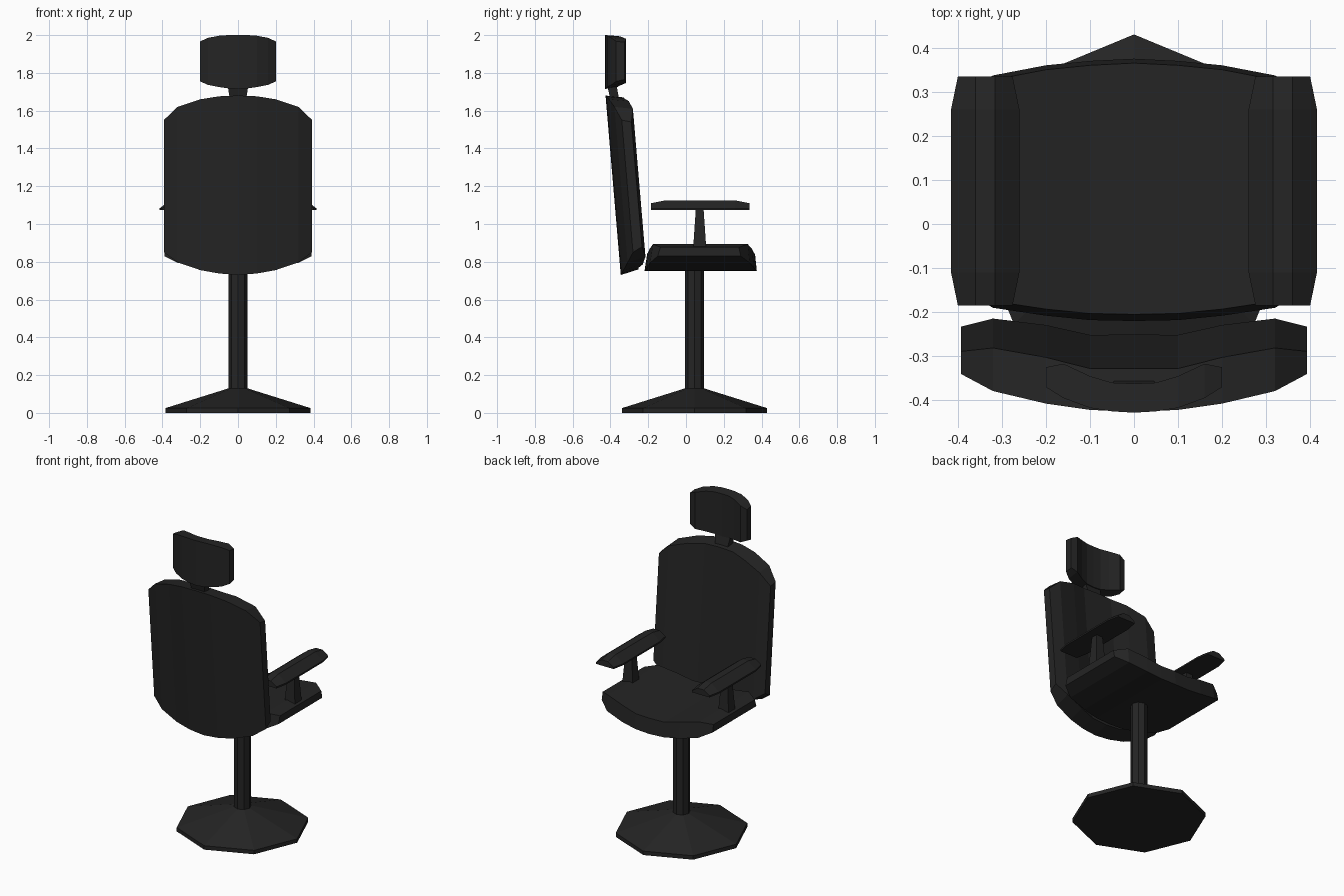
import bpy, bmesh
from math import cos, sin, pi

if "Cube" in bpy.data.objects:
    bpy.data.objects.remove(bpy.data.objects["Cube"])

black = bpy.data.materials.new("matte black")
black.diffuse_color = (0.018, 0.018, 0.018, 1)
black.use_nodes = True
black.node_tree.nodes["Principled BSDF"].inputs["Base Color"].default_value = black.diffuse_color


def add(name, verts, faces):
    """Make a flat-shaded object from points and faces."""
    me = bpy.data.meshes.new(name)
    me.from_pydata(verts, [], faces)
    bm = bmesh.new()
    bm.from_mesh(me)
    bmesh.ops.recalc_face_normals(bm, faces=bm.faces)
    bm.to_mesh(me)
    bm.free()
    me.materials.append(black)
    ob = bpy.data.objects.new(name, me)
    bpy.context.collection.objects.link(ob)
    return ob


def loft(name, rings):
    """Skin a list of equal-length rings and cap both ends."""
    n = len(rings[0])
    verts = [p for r in rings for p in r]
    faces = [(i * n + j, i * n + (j + 1) % n, (i + 1) * n + (j + 1) % n, (i + 1) * n + j)
             for i in range(len(rings) - 1) for j in range(n)]
    last = (len(rings) - 1) * n
    faces += [tuple(range(n)), tuple(range(last, last + n))]
    return add(name, verts, faces)


def cushion(name, half, section):
    """half: rows whose first value is x; section turns a row into a ring. Mirrored over x = 0."""
    rows = [(-r[0],) + r[1:] for r in reversed(half[1:])] + half
    loft(name, [[(r[0], y, z) for y, z in section(r)] for r in rows])


def ngon(radius, z, n=8, cy=0.045):
    return [(radius * cos(2 * pi * i / n), cy + radius * sin(2 * pi * i / n), z) for i in range(n)]


# Octagonal foot and column
loft("base", [ngon(0.385, 0), ngon(0.385, 0.025), ngon(0.05, 0.13)])
loft("column", [ngon(0.05, 0.12), ngon(0.05, 0.79)])

# Dished seat: x, rear y, front y, underside z, top z
cushion("seat", [(0, -0.22, 0.375, 0.75, 0.845), (0.1, -0.218, 0.37, 0.753, 0.845),
                 (0.2, -0.208, 0.36, 0.768, 0.868), (0.32, -0.19, 0.337, 0.795, 0.893),
                 (0.39, -0.15, 0.29, 0.83, 0.877)],
        lambda r: [(r[1], r[3]), (r[2], r[3]), (r[2] - 0.01, r[4]), (r[1] + 0.015, r[4])])


# Leaning curved backrest: x, outer y, inner y, bottom z, top z
def lean(y, z):
    return (y - 0.085 * (z - 0.75), z)


cushion("backrest", [(0, -0.347, -0.25, 0.73, 1.68), (0.1, -0.343, -0.25, 0.738, 1.676),
                     (0.2, -0.33, -0.226, 0.756, 1.66), (0.32, -0.305, -0.208, 0.797, 1.62),
                     (0.393, -0.272, -0.222, 0.85, 1.55)],
        lambda r: [lean(r[1], r[3]), lean(r[2], r[3] + 0.03),
                   lean(r[2], r[4] - 0.01), lean(r[1], r[4])])

# Curved headrest: x, outer y, inner y, bottom z, top z
cushion("headrest", [(0, -0.428, -0.362, 1.715, 2.0), (0.05, -0.425, -0.36, 1.718, 2.0),
                     (0.1, -0.417, -0.345, 1.725, 1.997), (0.16, -0.395, -0.317, 1.737, 1.985),
                     (0.2, -0.37, -0.325, 1.755, 1.967)],
        lambda r: [(r[1], r[3]), (r[2], r[3] + 0.01), (r[2], r[4] - 0.005), (r[1], r[4])])


def rect(cx, hx, y0, y1, z):
    return [(cx - hx, y0, z), (cx + hx, y0, z), (cx + hx, y1, z), (cx - hx, y1, z)]


# Neck joining headrest and backrest
loft("neck", [rect(0, 0.04, -0.395, -0.35, 1.64), rect(0, 0.055, -0.418, -0.368, 1.735)])

# Armrests and their tapered posts
for side, sx in (("left", -1), ("right", 1)):
    cx = sx * 0.3375
    rings = []
    for y, hw, top in ((-0.185, 0.062, 1.11), (-0.11, 0.0775, 1.125),
                       (0.26, 0.0775, 1.125), (0.335, 0.062, 1.11)):
        rings.append([(cx - hw, y, 1.073), (cx + hw, y, 1.073), (cx + hw, y, 1.083),
                      (cx + 0.0225, y, top), (cx - 0.0225, y, top), (cx - hw, y, 1.083)])
    loft(side + "_armrest", rings)
    loft(side + "_arm_post", [rect(cx, 0.037, 0.037, 0.108, 0.86),
                              rect(cx, 0.022, 0.052, 0.093, 1.08)])
